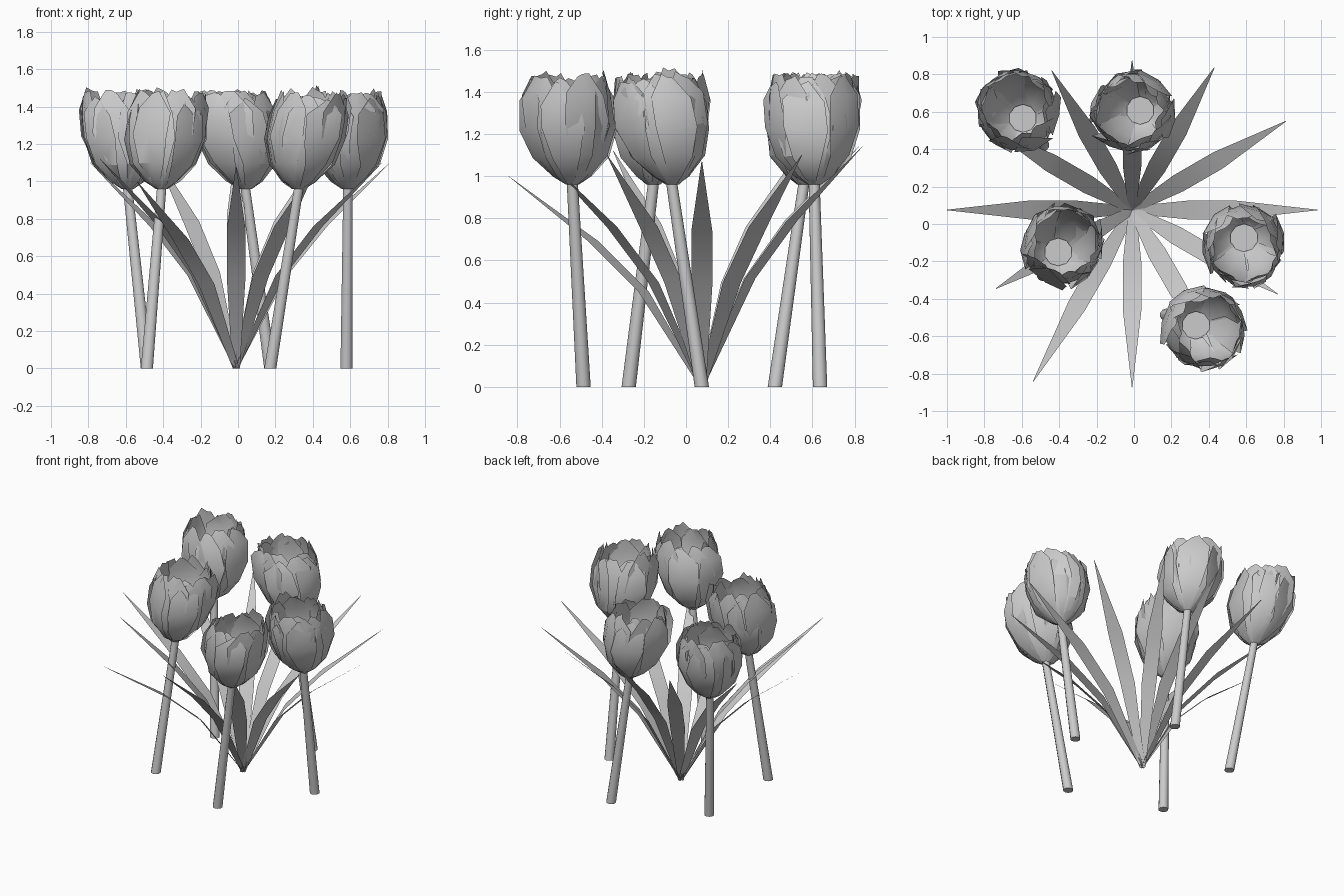
import bpy, bmesh, math, random
from mathutils import Vector, Matrix

if "Cube" in bpy.data.objects:
    bpy.data.objects.remove(bpy.data.objects["Cube"])

random.seed(11)
CENTRE = Vector((-0.01, 0.075, 0))


def finish(bm, name, angle):
    me = bpy.data.meshes.new(name)
    bm.to_mesh(me)
    bm.free()
    ob = bpy.data.objects.new(name, me)
    bpy.context.collection.objects.link(ob)
    bpy.ops.object.select_all(action='DESELECT')
    bpy.context.view_layer.objects.active = ob
    ob.select_set(True)
    bpy.ops.object.shade_smooth_by_angle(angle=math.radians(angle))


def sample(points, t):
    # linear interpolation in a small profile table
    for a, b in zip(points, points[1:]):
        if t <= b[0]:
            k = (t - a[0]) / (b[0] - a[0])
            return a[1] + k * (b[1] - a[1])
    return points[-1][1]


# cup radius and petal width against height fraction
CUP = [(0, 0.03), (0.08, 0.09), (0.25, 0.168), (0.42, 0.205),
       (0.65, 0.222), (0.85, 0.205), (1.0, 0.175)]
WIDTH = [(0, 0.7), (0.3, 0.8), (0.6, 1.0), (0.82, 0.9), (0.93, 0.65), (1.0, 0.3)]
ROWS = [0, 0.08, 0.27, 0.55, 0.82, 1.0]


def petal(bm, ang, half, scale, height, lean):
    grid = []
    for t in ROWS:
        row = []
        for s in (-1, 0, 1):
            # torn, uneven edges
            rough = abs(s) * t
            a = ang + s * half * sample(WIDTH, t) * random.uniform(0.85, 1.15)
            r = sample(CUP, t) * scale * (1 + 0.05 * rough + lean * s * t)
            r += random.uniform(-0.006, 0.006)
            z = 0.96 + t * height + random.uniform(-0.025, 0.02) * rough
            row.append(bm.verts.new((r * math.cos(a), r * math.sin(a), z)))
        grid.append(row)
    for r0, r1 in zip(grid, grid[1:]):
        for i in range(2):
            bm.faces.new((r0[i], r0[i + 1], r1[i + 1], r1[i]))


def flower(n, base, tilt):
    # shear keeps the foot level while the head leans over
    place = Matrix.Translation(base) @ Matrix(
        ((1, 0, tilt[0], 0), (0, 1, tilt[1], 0), (0, 0, 1, 0), (0, 0, 0, 1)))
    # stem
    bm = bmesh.new()
    bmesh.ops.create_cone(bm, cap_ends=True, segments=10, radius1=0.034,
                          radius2=0.026, depth=1.0,
                          matrix=Matrix.Translation((0, 0, 0.5)))
    bm.transform(place)
    finish(bm, f"stem_{n}", 50)
    # whorls of overlapping petals
    bm = bmesh.new()
    turn = random.uniform(0, 6.28)
    for count, half, scale, height in ((6, 0.5, 1.0, 0.5), (6, 0.55, 0.96, 0.52),
                                       (6, 0.62, 0.9, 0.51)):
        turn += 0.5
        for i in range(count):
            petal(bm, turn + i * math.tau / count + random.uniform(-0.12, 0.12),
                  half, scale * random.uniform(0.98, 1.04),
                  height * random.uniform(0.95, 1.04), random.uniform(-0.09, 0.09))
    # closed bottom of the cup
    bmesh.ops.create_cone(bm, cap_ends=True, segments=10, radius1=0.03, radius2=0.075,
                          depth=0.04, matrix=Matrix.Translation((0, 0, 0.985)))
    bm.transform(place)
    finish(bm, f"tulip_head_{n}", 30)


# five flowers on a ring, each leaning its own way
HEADS = [(0.59, -0.11), (0.0, 0.6), (-0.62, 0.6), (-0.385, -0.12), (0.37, -0.555)]
for n, (hx, hy) in enumerate(HEADS):
    a = n * math.tau / 5
    base = CENTRE + Vector((math.cos(a), math.sin(a), 0)) * 0.59
    flower(n + 1, base, ((hx - base.x) / 1.25, (hy - base.y) / 1.25))

# twelve blade leaves fanning out from the middle: reach and tip height
LEAVES = [(0.99, 1.07), (0.95, 1.1), (0.88, 1.14), (0.8, 1.18), (0.86, 1.14), (0.9, 1.1),
          (0.99, 1.07), (0.84, 1.12), (1.06, 1.0), (0.95, 1.08), (0.88, 1.1), (0.9, 1.1)]
BLADE = [(0, 0, 0.02), (0.3, 0.45, 0.05), (0.56, 0.69, 0.05), (1, 1, 0.0015)]
for i, (reach, tip) in enumerate(LEAVES):
    bm = bmesh.new()
    rows = [[bm.verts.new((f * reach, s * w, g * tip)) for s in (-1, 1)]
            for f, g, w in BLADE]
    for p, q in zip(rows, rows[1:]):
        bm.faces.new((p[0], p[1], q[1], q[0]))
    bm.transform(Matrix.Translation(CENTRE) @ Matrix.Rotation(math.radians(30 * i), 4, 'Z'))
    finish(bm, f"leaf_{i + 1}", 30)
